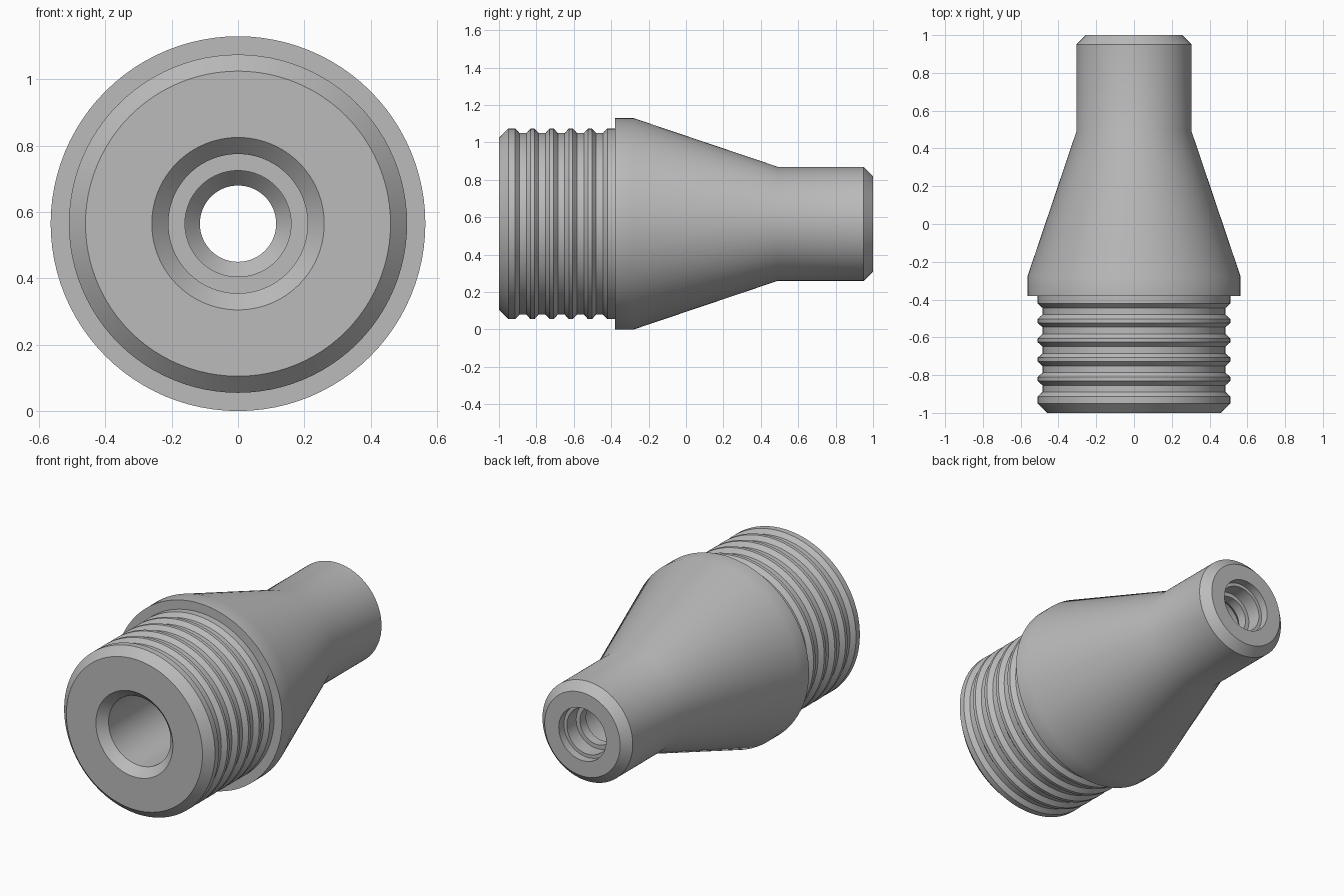
import bpy, bmesh, math

if "Cube" in bpy.data.objects:
    bpy.data.objects.remove(bpy.data.objects["Cube"])

SEGMENTS = 96
AXIS_Z = 0.565

# Plain grey material
grey = bpy.data.materials.new("plain_grey")
grey.use_nodes = True
color = (0.5, 0.5, 0.5, 1)
grey.diffuse_color = color
grey.node_tree.nodes["Principled BSDF"].inputs["Base Color"].default_value = color


def lathe(name, profile):
    """Revolve a closed (radius, y) profile around the lengthwise axis."""
    bm = bmesh.new()
    rings = []
    for r, y in profile:
        angles = [math.tau * i / SEGMENTS for i in range(SEGMENTS)]
        rings.append([bm.verts.new((r * math.cos(a), y, r * math.sin(a))) for a in angles])
    for a, b in zip(rings, rings[1:] + rings[:1]):
        for i in range(SEGMENTS):
            j = (i + 1) % SEGMENTS
            bm.faces.new((a[i], a[j], b[j], b[i]))
    bmesh.ops.recalc_face_normals(bm, faces=bm.faces)
    mesh = bpy.data.meshes.new(name)
    bm.to_mesh(mesh)
    bm.free()
    obj = bpy.data.objects.new(name, mesh)
    bpy.context.collection.objects.link(obj)
    obj.location.z = AXIS_Z
    mesh.materials.append(grey)
    bpy.ops.object.select_all(action="DESELECT")
    obj.select_set(True)
    bpy.context.view_layer.objects.active = obj
    bpy.ops.object.shade_smooth_by_angle(angle=math.radians(25))
    return obj


# Grooved plug end with chamfered rim
profile = [(0.26, -1), (0.46, -1), (0.51, -0.95)]
for k in range(5):
    middle = -0.872 + 0.1025 * k
    profile += [(0.51, middle - 0.041), (0.485, middle - 0.018),
                (0.485, middle + 0.018), (0.51, middle + 0.041)]

# Collar, cone and chamfered neck
profile += [(0.51, -0.38), (0.565, -0.38), (0.565, -0.28), (0.305, 0.49),
            (0.305, 0.95), (0.255, 1)]

# Stepped bore, from the neck back to the plug end
profile += [(0.16, 1), (0.16, 0.95), (0.14, 0.95), (0.14, 0.86), (0.115, 0.86),
            (0.115, 0.8), (0.16, 0.75), (0.16, 0.6), (0.21, 0.6), (0.21, -0.95)]

lathe("nozzle_body", profile)
